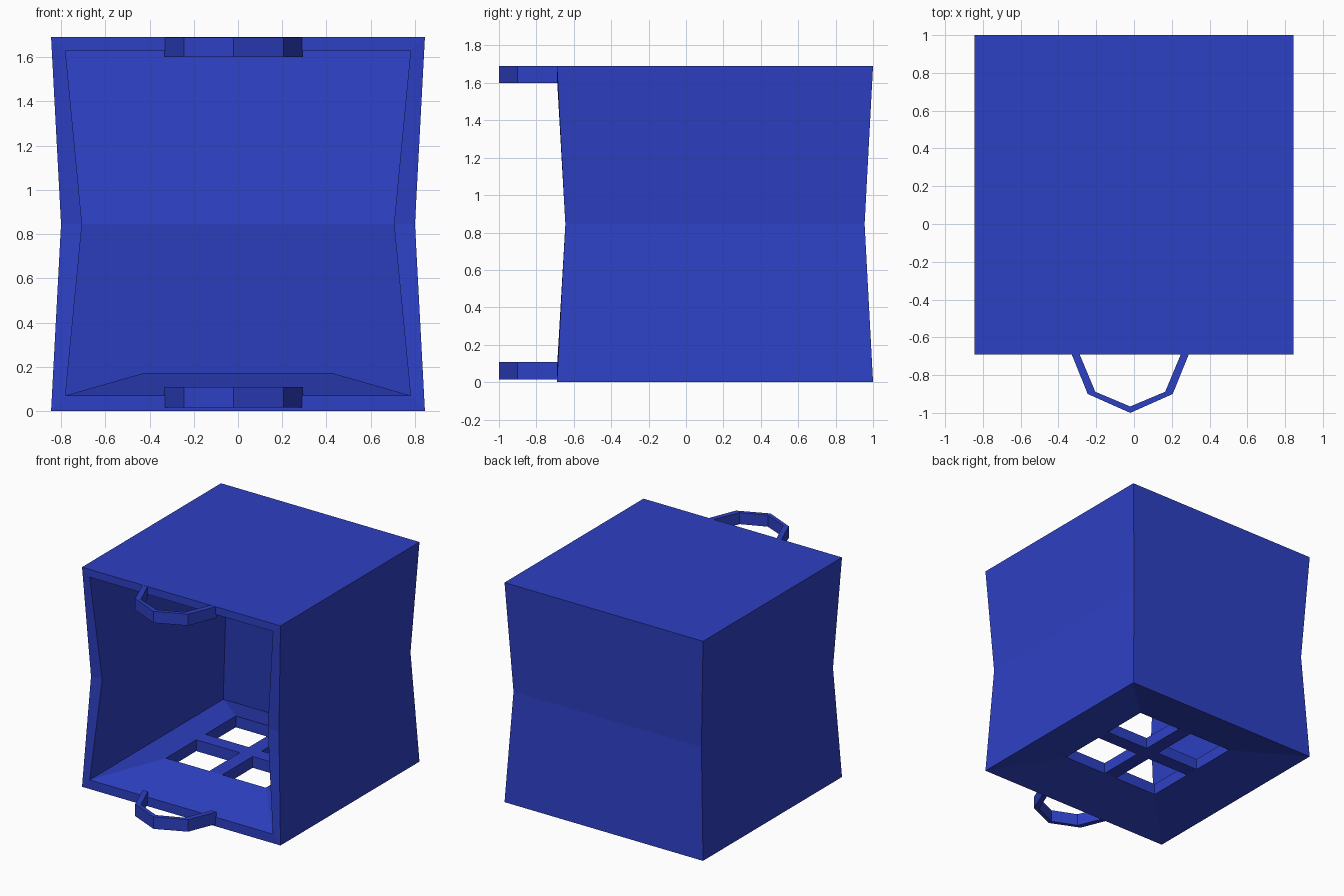
import bpy
import bmesh

cube = bpy.data.objects.get("Cube")
if cube:
    bpy.data.objects.remove(cube, do_unlink=True)

# Single blue material
blue = bpy.data.materials.new("blue")
blue.use_nodes = True
colour = (0.027, 0.052, 0.55, 1)
blue.diffuse_color = colour
blue.node_tree.nodes["Principled BSDF"].inputs["Base Color"].default_value = colour


def finish(name, faces):
    """Turn a list of polygons (point lists) into one welded object."""
    bm = bmesh.new()
    for pts in faces:
        bm.faces.new([bm.verts.new(p) for p in pts])
    bmesh.ops.remove_doubles(bm, verts=bm.verts, dist=0.0001)
    bmesh.ops.recalc_face_normals(bm, faces=bm.faces)
    mesh = bpy.data.meshes.new(name)
    bm.to_mesh(mesh)
    bm.free()
    mesh.materials.append(blue)
    obj = bpy.data.objects.new(name, mesh)
    bpy.context.collection.objects.link(obj)
    return obj


YC = 0.155  # centre of the box in depth


def ring(x, front, back, z):
    """Corners: front -x, front +x, back +x, back -x."""
    return [(-x, YC - front, z), (x, YC - front, z), (x, YC + back, z), (-x, YC + back, z)]


# Box: pinched outer and inner walls, open at the front
BIG, WAIST = 0.845, 0.8
outer = [ring(BIG, BIG, BIG, 0), ring(WAIST, WAIST, WAIST, 0.845), ring(BIG, BIG, BIG, 1.69)]
inner = [ring(0.78, BIG, 0.78, 0.07), ring(0.705, WAIST, 0.705, 0.845), ring(0.78, BIG, 0.78, 1.63)]

faces = [outer[2], inner[2]]                       # top and ceiling
for layers in (outer, inner):
    for low, high in zip(layers, layers[1:]):
        for i in (1, 2, 3):                        # sides and back
            j = (i + 1) % 4
            faces.append([low[i], low[j], high[j], high[i]])
for k in (0, 1):                                   # front rim, left and right
    for i in (0, 1):
        faces.append([outer[k][i], outer[k + 1][i], inner[k + 1][i], inner[k][i]])
for k in (0, 2):                                   # front rim, bottom and top
    faces.append([outer[k][0], outer[k][1], inner[k][1], inner[k][0]])

# Floor: slopes up to a raised window of four square holes
GRID = [-0.425, -0.055, 0.055, 0.425]
LOW, HIGH = 0.085, 0.172


def at(i, j, z):
    return (GRID[i], YC + GRID[j], z)


for rim, z in ((outer[0], LOW), (inner[0], HIGH)):
    edges = [
        [at(i, 0, z) for i in range(4)],
        [at(3, j, z) for j in range(4)],
        [at(i, 3, z) for i in reversed(range(4))],
        [at(0, j, z) for j in reversed(range(4))],
    ]
    for n, edge in enumerate(edges):
        faces.append([rim[n], rim[(n + 1) % 4]] + edge[::-1])

for i in range(3):
    for j in range(3):
        cell = [(i, j), (i + 1, j), (i + 1, j + 1), (i, j + 1)]
        if i == 1 or j == 1:                       # crossing bars
            for z in (LOW, HIGH):
                faces.append([at(a, b, z) for a, b in cell])
        else:                                      # walls of a hole
            for p, q in zip(cell, cell[1:] + cell[:1]):
                faces.append([at(*p, LOW), at(*q, LOW), at(*q, HIGH), at(*p, HIGH)])
finish("box", faces)

# Handles: angular loops on the front edge
MID = -0.02
OUT = [(-0.314, -0.68), (-0.225, -0.9), (0, -1), (0.225, -0.9), (0.314, -0.68)]
INN = [(-0.272, -0.68), (-0.185, -0.888), (0, -0.966), (0.185, -0.888), (0.272, -0.68)]


def handle(name, z0, z1):
    sections = []
    for (ox, oy), (ix, iy) in zip(OUT, INN):
        ox, ix = ox + MID, ix + MID
        sections.append([(ox, oy, z0), (ox, oy, z1), (ix, iy, z1), (ix, iy, z0)])
    polys = [sections[0], sections[-1]]
    for a, b in zip(sections, sections[1:]):
        for n in range(4):
            m = (n + 1) % 4
            polys.append([a[n], a[m], b[m], b[n]])
    finish(name, polys)


handle("upper_handle", 1.6, 1.689)
handle("lower_handle", 0.015, 0.108)
